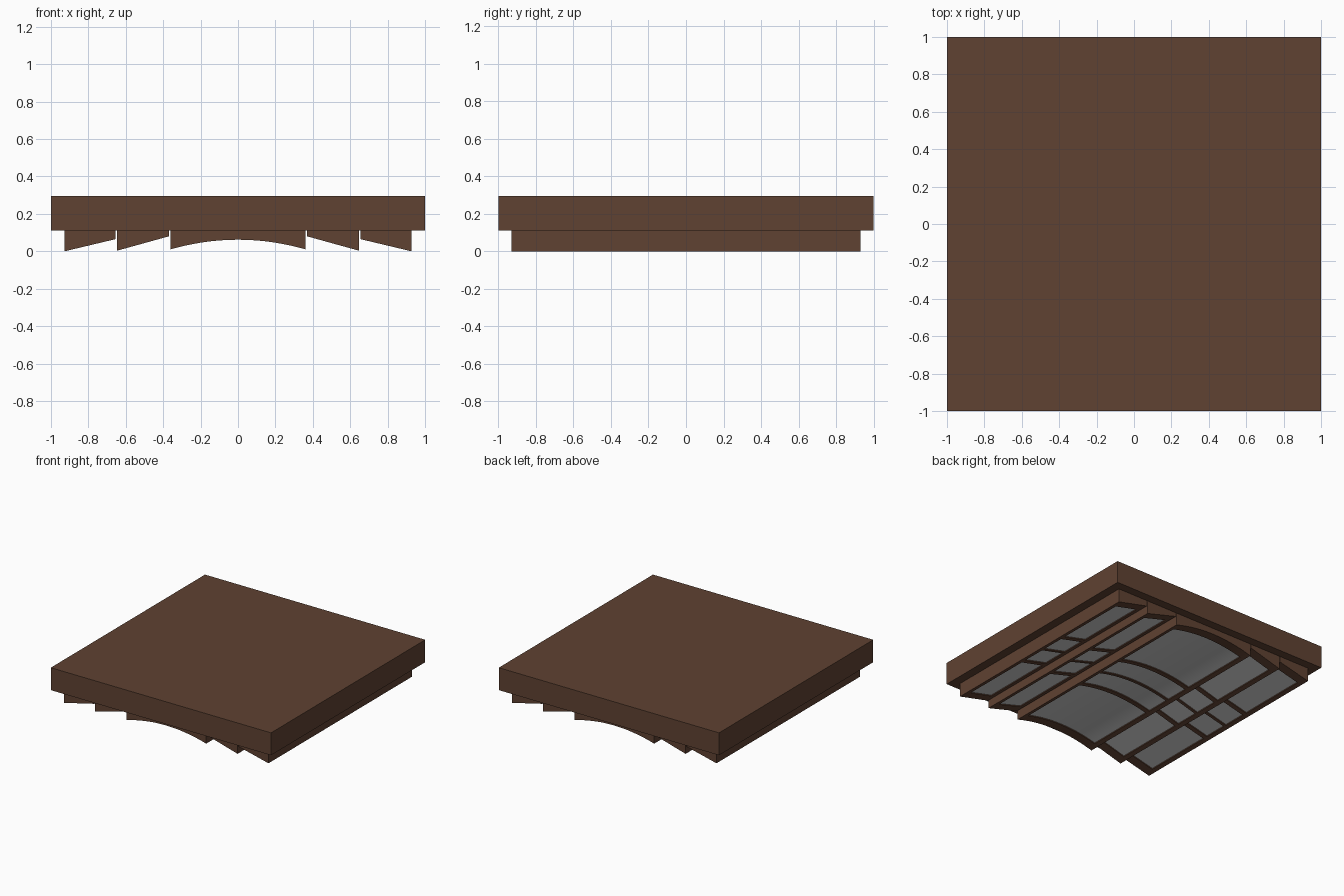
import bpy, bmesh, math

if "Cube" in bpy.data.objects:
    bpy.data.objects.remove(bpy.data.objects["Cube"])

TOP = 0.112      # underside of the ceiling slab
END = 0.93       # half length of the strips
STILE = 0.035    # width of the long frame members
RECESS = 0.008   # how far panels sit above the frame face

brown = bpy.data.materials.new("brown_wood")
brown.diffuse_color = (0.115, 0.054, 0.032, 1)
brown.use_nodes = True
brown.node_tree.nodes["Principled BSDF"].inputs["Base Color"].default_value = brown.diffuse_color


def prism(bm, xs, height, y0, y1):
    """Solid strip: flat top, underside following height(x), swept along y."""
    pts = [(x, height(x)) for x in xs] + [(xs[-1], TOP), (xs[0], TOP)]
    a = [bm.verts.new((x, y0, z)) for x, z in pts]
    b = [bm.verts.new((x, y1, z)) for x, z in pts]
    bm.faces.new(a)
    bm.faces.new(b[::-1])
    n = len(pts)
    for i in range(n):
        j = (i + 1) % n
        bm.faces.new((a[i], b[i], b[j], a[j]))


def finish(bm, name, mat=None, mirror=False):
    bmesh.ops.recalc_face_normals(bm, faces=bm.faces)
    me = bpy.data.meshes.new(name)
    bm.to_mesh(me)
    bm.free()
    ob = bpy.data.objects.new(name, me)
    bpy.context.collection.objects.link(ob)
    if mat:
        me.materials.append(mat)
    if mirror:
        ob.modifiers.new("mirror", 'MIRROR')
    bpy.ops.object.select_all(action='DESELECT')
    ob.select_set(True)
    bpy.context.view_layer.objects.active = ob
    bpy.ops.object.shade_smooth_by_angle(angle=math.radians(20))
    return ob


def spread(a, b, n):
    return [a + (b - a) * i / n for i in range(n + 1)]


def framed_strip(name, x0, x1, height, segs=1, mirror=False):
    inner0, inner1 = x0 + STILE, x1 - STILE
    inner = spread(inner0, inner1, segs)
    # frame: two long stiles, two end rails and three cross bars
    bm = bmesh.new()
    for a, b in ((x0, inner0), (inner1, x1)):
        prism(bm, spread(a, b, 2 if segs > 1 else 1), height, -END, END)
    for y, half in ((-0.89, 0.04), (-0.23, 0.02), (0, 0.012), (0.23, 0.02), (0.89, 0.04)):
        prism(bm, inner, height, y - half, y + half)
    finish(bm, name + "_frame", brown, mirror)
    # recessed grey panels between the bars
    bm = bmesh.new()
    for a, b in ((-0.85, -0.25), (-0.21, -0.012), (0.012, 0.21), (0.25, 0.85)):
        prism(bm, inner, lambda x: height(x) + RECESS, a, b)
    finish(bm, name + "_panels", None, mirror)


def slope(x0, z0, x1, z1):
    return lambda x: z0 + (z1 - z0) * (x - x0) / (x1 - x0)


# ceiling slab
bm = bmesh.new()
bmesh.ops.create_cube(bm, size=1)
for v in bm.verts:
    v.co = (v.co.x * 2, v.co.y * 2, TOP if v.co.z < 0 else 0.296)
finish(bm, "ceiling_slab", brown)

# central vault and the sloping strips on both sides
framed_strip("central_vault", -0.362, 0.362, lambda x: 0.062 - 0.052 * (x / 0.362) ** 2, 20)
framed_strip("inner_louvre", 0.37, 0.648, slope(0.37, 0.08, 0.648, 0.003), mirror=True)
framed_strip("outer_louvre", 0.655, 0.928, slope(0.655, 0.065, 0.928, 0.0), mirror=True)
